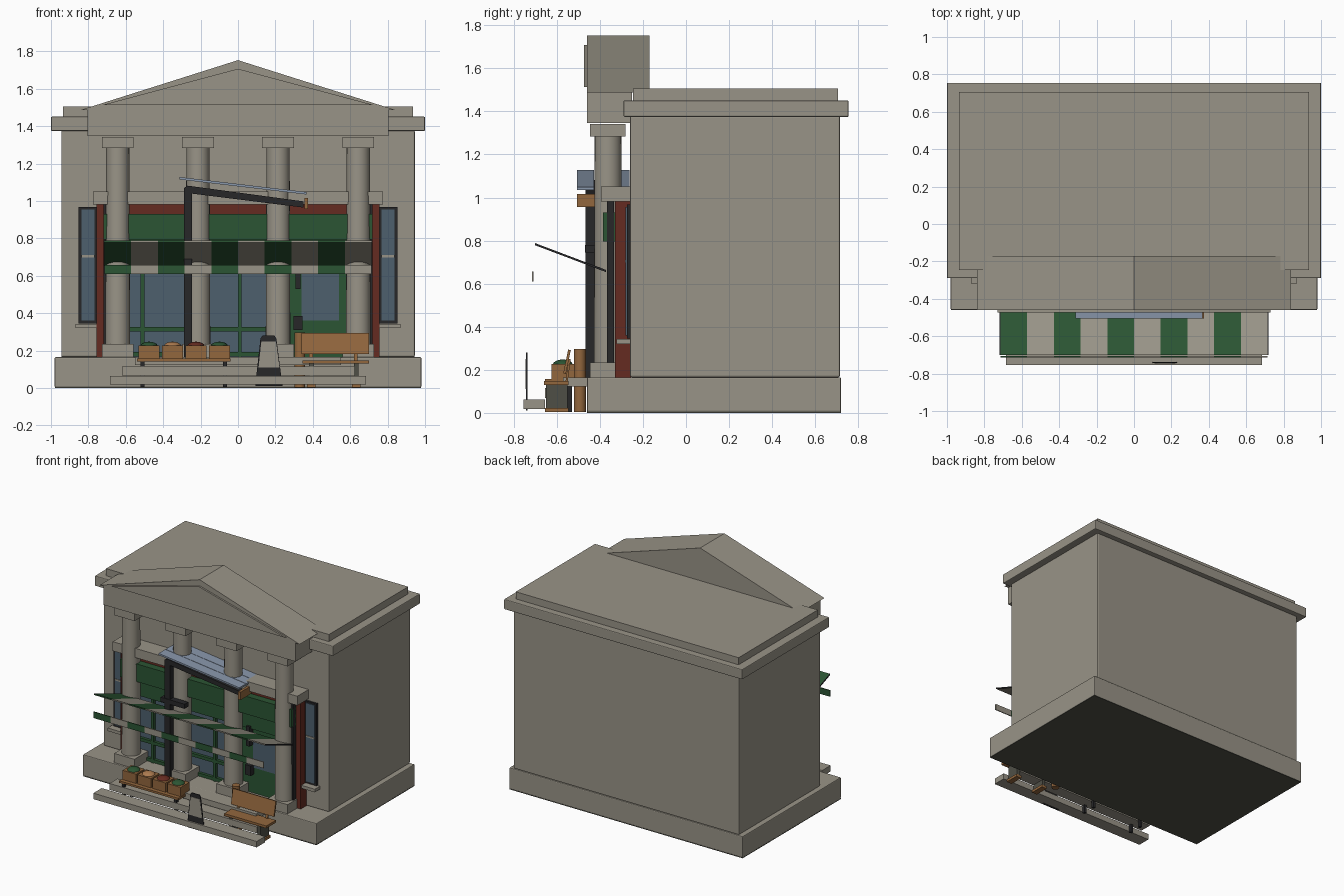
import bpy, bmesh, math

old = bpy.data.objects.get("Cube")
if old:
    bpy.data.objects.remove(old, do_unlink=True)


def material(name, rgb):
    m = bpy.data.materials.new(name)
    m.use_nodes = True
    m.diffuse_color = (*rgb, 1)
    m.node_tree.nodes["Principled BSDF"].inputs["Base Color"].default_value = (*rgb, 1)
    return m


STONE = material("stone", (0.318, 0.295, 0.243))
DARK = material("dark_paving", (0.078, 0.078, 0.062))
GREEN = material("green_paint", (0.024, 0.09, 0.033))
GLASS = material("window_glass", (0.075, 0.115, 0.155))
RED = material("red_paint", (0.13, 0.024, 0.015))
BLACK = material("black_iron", (0.02, 0.02, 0.022))
WOOD = material("wood", (0.29, 0.135, 0.047))
BLUE = material("pale_blue_metal", (0.25, 0.31, 0.41))
TAN = material("tan_produce", (0.42, 0.2, 0.08))


def finish(name, bm, mat, bevel=0):
    bmesh.ops.recalc_face_normals(bm, faces=bm.faces)
    me = bpy.data.meshes.new(name)
    bm.to_mesh(me)
    bm.free()
    me.materials.append(mat)
    ob = bpy.data.objects.new(name, me)
    bpy.context.collection.objects.link(ob)
    if bevel:
        mod = ob.modifiers.new("bevel", "BEVEL")
        mod.width = bevel
        mod.segments = 2
    return ob


def extrude(name, points, axis, lo, hi, mat):
    """Extrude a flat outline along x ('X', outline in y,z) or y ('Y', outline in x,z)."""
    bm = bmesh.new()
    put = (lambda p, d: (d, p[0], p[1])) if axis == "X" else (lambda p, d: (p[0], d, p[1]))
    a = [bm.verts.new(put(p, lo)) for p in points]
    b = [bm.verts.new(put(p, hi)) for p in points]
    bm.faces.new(a)
    bm.faces.new(b)
    for i in range(len(a)):
        j = (i + 1) % len(a)
        bm.faces.new((a[i], a[j], b[j], b[i]))
    return finish(name, bm, mat)


def box(name, x, y, z, mat, bevel=0):
    bm = bmesh.new()
    bmesh.ops.create_cube(bm, size=1)
    for v in bm.verts:
        v.co = [(r[0] + r[1]) / 2 + c * (r[1] - r[0]) for r, c in zip((x, y, z), v.co)]
    return finish(name, bm, mat, bevel)


def smooth(ob):
    bpy.ops.object.select_all(action="DESELECT")
    ob.select_set(True)
    bpy.context.view_layer.objects.active = ob
    bpy.ops.object.shade_smooth_by_angle()


def cylinder(name, x, y, z, r1, r2, mat):
    bm = bmesh.new()
    bmesh.ops.create_cone(bm, cap_ends=True, segments=24, radius1=r1, radius2=r2, depth=z[1] - z[0])
    bmesh.ops.translate(bm, verts=bm.verts, vec=(x, y, (z[0] + z[1]) / 2))
    smooth(finish(name, bm, mat))


def dome(name, x, y, z, r, height, mat):
    bm = bmesh.new()
    bmesh.ops.create_uvsphere(bm, u_segments=16, v_segments=8, radius=1)
    for v in bm.verts:
        v.co = (x + v.co.x * r, y + v.co.y * r, z + v.co.z * height)
    smooth(finish(name, bm, mat))


# Main building on a dark foundation
box("foundation", (-0.979, 0.979), (-0.459, 0.719), (0, 0.006), DARK)
box("plinth", (-0.98, 0.98), (-0.46, 0.72), (0.004, 0.165), STONE, 0.006)
box("main_body", (-0.945, 0.945), (-0.26, 0.715), (0.165, 1.38), STONE, 0.008)
box("cornice", (-1, 1), (-0.29, 0.755), (1.374, 1.451), STONE, 0.006)
box("roof_slab", (-0.935, 0.935), (-0.245, 0.705), (1.445, 1.505), STONE)

# Portico
box("entablature", (-0.805, 0.805), (-0.46, -0.25), (1.347, 1.497), STONE)
extrude("pediment", [(-0.84, 1.487), (0.84, 1.487), (0, 1.753)], "Y", -0.46, -0.17, STONE)
extrude("tympanum", [(-0.73, 1.512), (0.73, 1.512), (0, 1.707)], "Y", -0.473, -0.455, STONE)
for x in (-0.643, -0.214, 0.214, 0.643):
    box("column_base", (x - 0.085, x + 0.085), (-0.445, -0.28), (0.165, 0.235), STONE)
    cylinder("column_shaft", x, -0.362, (0.235, 1.287), 0.066, 0.062, STONE)
    box("column_capital", (x - 0.085, x + 0.085), (-0.445, -0.28), (1.284, 1.341), STONE)

# Shop surround
box("shop_lintel", (-0.775, 0.775), (-0.395, -0.255), (0.981, 1.051), STONE)
box("red_head", (-0.75, 0.75), (-0.33, -0.255), (0.93, 0.981), RED)
for s in (-1, 1):
    def span(a, b):
        return sorted((s * a, s * b))
    box("red_pilaster", span(0.72, 0.757), (-0.33, -0.255), (0.165, 0.981), RED)
    box("shop_front_post", span(0.704, 0.72), (-0.366, -0.335), (0.165, 0.981), BLACK)
    # Narrow side windows
    box("side_window_frame", span(0.757, 0.852), (-0.275, -0.255), (0.345, 0.967), BLACK)
    box("side_window_glass", span(0.767, 0.838), (-0.28, -0.27), (0.36, 0.955), GLASS)
    box("side_window_bar", span(0.767, 0.838), (-0.284, -0.27), (0.698, 0.71), STONE)
    box("side_window_sill", span(0.757, 0.87), (-0.322, -0.255), (0.32, 0.343), STONE)

# Shop windows, door and fascia
box("shop_glass", (-0.72, 0.72), (-0.275, -0.255), (0.165, 0.8), GLASS)
box("fascia_back", (-0.72, 0.72), (-0.325, -0.255), (0.66, 0.932), GREEN)
box("fascia_board", (-0.72, 0.72), (-0.385, -0.32), (0.795, 0.93), GREEN)
for x in (-0.71, -0.51, -0.25, 0.01, 0.25):
    box("mullion", (x - 0.01, x + 0.01), (-0.3, -0.265), (0.165, 0.67), GREEN)
for z in (0.18, 0.315):
    box("transom", (-0.72, 0.25), (-0.297, -0.265), (z - 0.012, z + 0.012), GREEN)
box("door", (0.26, 0.58), (-0.3, -0.265), (0.165, 0.67), GREEN)
box("door_glass", (0.34, 0.54), (-0.306, -0.295), (0.36, 0.62), GLASS)
box("door_side_panel", (0.58, 0.72), (-0.295, -0.265), (0.165, 0.36), GREEN)
box("door_lamp_rod", (0.307, 0.335), (-0.34, -0.3), (0.53, 0.68), BLACK)
box("door_handle", (0.297, 0.345), (-0.34, -0.3), (0.31, 0.385), BLACK)

# Striped awning with hanging valance and iron end rods
STRIPES = 10
WIDTH = 1.43 / STRIPES
SLOPE = [(-0.372, 0.654), (-0.372, 0.664), (-0.7, 0.788), (-0.7, 0.778)]
for i in range(STRIPES):
    x = -0.715 + i * WIDTH
    colour = STONE if i % 2 else GREEN
    extrude("awning_stripe", SLOPE, "X", x, x + WIDTH, colour)
    box("valance_stripe", (x, x + WIDTH), (-0.714, -0.707), (0.61, 0.657), colour)
for x in (-0.719, 0.715):
    extrude("awning_rod", SLOPE, "X", x, x + 0.004, BLACK)

# Iron post, sloping arm and slatted canopy
box("iron_post", (-0.29, -0.245), (-0.466, -0.425), (0.165, 1.07), BLACK)
extrude("sloping_arm", [(-0.29, 1.045), (0.35, 0.965), (0.35, 0.998), (-0.27, 1.082), (-0.29, 1.068)],
        "Y", -0.466, -0.425, BLACK)
box("post_bracket", (-0.32, -0.12), (-0.47, -0.425), (0.745, 0.78), BLACK)
for i in range(3):
    y = -0.505 + i * 0.082
    extrude("canopy_slat", [(-0.312, 1.115), (0.365, 1.035), (0.365, 1.048), (-0.312, 1.128)],
            "Y", y, y + 0.079, BLUE)
box("canopy_end_block", (0.355, 0.375), (-0.505, -0.37), (0.957, 1.017), WOOD)

# Front steps
box("lower_step", (-0.685, 0.685), (-0.755, -0.655), (0.018, 0.063), STONE)
box("middle_step", (-0.62, 0.62), (-0.655, -0.56), (0.068, 0.116), STONE)
box("upper_step", (-0.55, 0.55), (-0.57, -0.455), (0.122, 0.165), STONE)

# Produce stand
box("stand_top", (-0.54, -0.04), (-0.655, -0.52), (0.143, 0.158), WOOD)
for x in (-0.51, -0.07):
    for y in (-0.64, -0.54):
        box("stand_leg", (x - 0.01, x + 0.01), (y - 0.01, y + 0.01), (0.005, 0.145), BLACK)
for i, colour in enumerate((GREEN, TAN, RED, GREEN)):
    x = -0.475 + i * 0.125
    box("crate", (x - 0.056, x + 0.056), (-0.625, -0.52), (0.158, 0.228), WOOD)
    dome("produce", x, -0.572, 0.224, 0.046, 0.024, colour)

# Bench
box("bench_seat", (0.345, 0.7), (-0.66, -0.545), (0.13, 0.148), WOOD)
extrude("bench_back", [(-0.57, 0.183), (-0.558, 0.181), (-0.535, 0.291), (-0.547, 0.294)],
        "X", 0.34, 0.7, WOOD)
for x in (0.38, 0.62):
    box("bench_leg", (x, x + 0.025), (-0.65, -0.55), (0.022, 0.13), DARK)
    box("bench_foot", (x - 0.01, x + 0.035), (-0.655, -0.545), (0.003, 0.023), WOOD)
    extrude("bench_back_support", [(-0.56, 0.14), (-0.55, 0.14), (-0.535, 0.25), (-0.545, 0.25)],
            "X", x, x + 0.02, WOOD)
cylinder("wooden_bollard", 0.33, -0.493, (0.003, 0.297), 0.028, 0.028, WOOD)

# Pavement sign
extrude("sign_backing", [(0.092, 0.01), (0.238, 0.01), (0.205, 0.265), (0.195, 0.28), (0.13, 0.28), (0.12, 0.265)],
        "Y", -0.743, -0.737, BLACK)
extrude("sign_panel", [(0.11, 0.11), (0.222, 0.11), (0.203, 0.25), (0.125, 0.25)],
        "Y", -0.746, -0.742, STONE)
